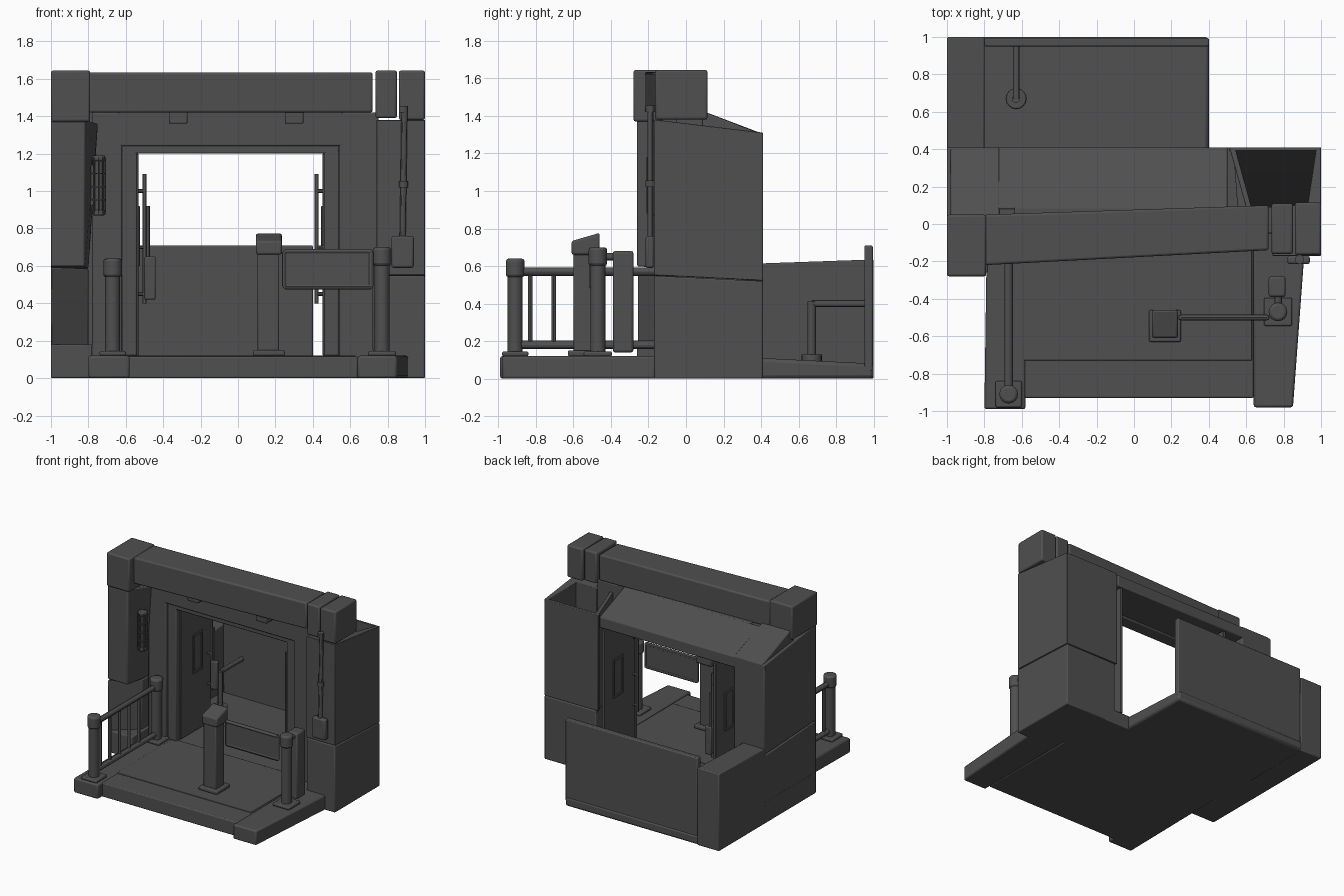
import bpy
import bmesh
from mathutils import Vector

cube = bpy.data.objects.get("Cube")
if cube:
    bpy.data.objects.remove(cube)

paint = bpy.data.materials.new("dark grey")
paint.use_nodes = True
grey = (.08, .08, .08, 1)
paint.diffuse_color = grey
paint.node_tree.nodes["Principled BSDF"].inputs["Base Color"].default_value = grey

DECK = .12      # walking height of the platform
BACK = .41      # rear plane of the portal
WALL = -.05     # front plane of the wall around the door
FRONT = -.17    # front plane of the right pillar
LEFT_FRONT = -.26  # front plane of the left pillar
RAIL_X = -.67   # line of the left railing


def finish(name, bm, bevel):
    """Turn a bmesh into a shaded object."""
    bmesh.ops.recalc_face_normals(bm, faces=bm.faces)
    mesh = bpy.data.meshes.new(name)
    bm.to_mesh(mesh)
    bm.free()
    mesh.materials.append(paint)
    obj = bpy.data.objects.new(name, mesh)
    bpy.context.collection.objects.link(obj)
    if bevel:
        mod = obj.modifiers.new("soft edges", "BEVEL")
        mod.width = bevel
        mod.segments = 2
    bpy.ops.object.select_all(action="DESELECT")
    bpy.context.view_layer.objects.active = obj
    obj.select_set(True)
    bpy.ops.object.shade_smooth_by_angle()
    return obj


def prism(name, outline, low, high, slope=0, low_slope=0, bevel=.008):
    """Extrude a plan outline; the slopes tilt top and bottom along y."""
    bm = bmesh.new()
    bottom = [bm.verts.new((x, y, low + low_slope * y)) for x, y in outline]
    top = [bm.verts.new((x, y, high + slope * y)) for x, y in outline]
    bm.faces.new(bottom)
    bm.faces.new(top)
    count = len(outline)
    for i in range(count):
        j = (i + 1) % count
        bm.faces.new((bottom[i], bottom[j], top[j], top[i]))
    return finish(name, bm, bevel)


def box(name, xs, ys, zs, **options):
    outline = [(xs[0], ys[0]), (xs[1], ys[0]), (xs[1], ys[1]), (xs[0], ys[1])]
    return prism(name, outline, zs[0], zs[1], **options)


def rod(name, start, end, radius, sides=12, bevel=0):
    start, end = Vector(start), Vector(end)
    bm = bmesh.new()
    bmesh.ops.create_cone(bm, cap_ends=True, segments=sides, radius1=radius,
                          radius2=radius, depth=(end - start).length)
    turn = (end - start).to_track_quat("Z", "Y").to_matrix().to_4x4()
    bm.transform(turn)
    bmesh.ops.translate(bm, verts=bm.verts, vec=(start + end) / 2)
    return finish(name, bm, bevel)


def post(name, x, y, top, base):
    """Round post with a square foot and a rounded cap."""
    box(name + "_foot", (x - base, x + base), (y - base, y + base), (DECK, DECK + .025))
    rod(name, (x, y, DECK), (x, y, top - .08), .04, 16)
    rod(name + "_cap", (x, y, top - .1), (x, y, top), .05, 16, .015)


# Platform
box("platform_middle", (-.62, .64), (-.93, BACK), (0, .115))
box("platform_panel", (-.59, .63), (-.73, 0), (.1, DECK), bevel=.003)
prism("platform_left", [(-.8, -.99), (-.58, -.99), (-.58, BACK), (-.78, BACK)], 0, DECK, bevel=.012)
prism("platform_right", [(.64, -.98), (.85, -.98), (.91, FRONT), (.8, 0), (.64, 0)], 0, DECK, bevel=.012)
box("rear_floor", (-.82, .4), (.35, 1), (0, .13), slope=-.05, bevel=.02)

# Low walls behind the portal
box("rear_wall", (-.8, .4), (.95, .995), (.04, .71))
box("rear_side_wall", (-1, -.8), (.4, 1), (0, .6), slope=.035)

# Right pillar: solid lower block, upper shell with a sloping inside
lower_plan = [(.74, FRONT), (1, FRONT), (1, BACK), (.53, BACK), (.56, 0), (.74, 0)]
prism("right_pillar_lower", lower_plan, 0, .54, slope=-.05)
shell = {
    "front": [(.74, FRONT), (1, FRONT), (1, .1), (.74, .1)],
    "side": [(.92, .05), (1, .05), (1, BACK), (.975, BACK)],
    "rear": [(.51, .39), (1, .39), (1, BACK), (.51, BACK)],
    "inner": [(.61, .05), (.64, .05), (.54, BACK), (.51, BACK)],
}
for part, plan in shell.items():
    prism("right_pillar_" + part, plan, .543, 1.36, slope=-.12, low_slope=-.05, bevel=.004)
prism("right_pillar_filling", [(.63, .09), (.93, .09), (.98, .4), (.53, .4)], .5, .4, slope=2.1, bevel=0)
box("right_front_wall", (.54, .75), (WALL, .09), (0, 1.42))

# Left pillar with a stepped inner side and an open recess behind the door
box("left_wall", (-.98, -.72), (0, BACK), (0, 1.46), slope=-.38)
box("left_front_wall", (-.78, -.62), (WALL, .09), (0, 1.42))
box("left_pillar_foot", (-1, -.78), (LEFT_FRONT, BACK), (0, .18))
lower_plan = [(-1, LEFT_FRONT), (-.8, -.1), (-.8, BACK), (-1, BACK)]
prism("left_pillar_lower", lower_plan, .17, .58, slope=-.05)
upper_plan = [(-1, LEFT_FRONT), (-.82, LEFT_FRONT), (-.75, -.1), (-.75, BACK), (-1, BACK)]
upper = prism("left_pillar_upper", upper_plan, .585, 1.35, slope=-.12, low_slope=-.05)
for vert in upper.data.vertices:
    if vert.co.z < .7 and vert.co.x > -.8:
        vert.co.x = -.8

# Top beam with end caps
prism("top_beam", [(-.8, -.22), (.72, -.14), (.72, .1), (-.8, .05)], 1.42, 1.635, bevel=.012)
box("beam_cap_left", (-1, -.79), (-.28, .05), (1.37, 1.645), bevel=.012)
box("beam_cap_inner", (.735, .85), (-.16, .11), (1.39, 1.645), bevel=.012)
box("beam_cap_right", (.86, 1), (-.165, .115), (1.38, 1.645), bevel=.012)
for x in (-.32, .3):
    box("beam_lamp", (x - .05, x + .05), (-.13, -.03), (1.36, 1.43))

# Portal header and sloping roof
box("header", (-.64, .56), (WALL, .09), (1.24, 1.43))
box("roof", (-.8, .5), (.08, BACK), (1.21, 1.46), slope=-.39)

# Door frame
frame_depth = (WALL + .02, .08)
box("frame_head", (-.62, .54), frame_depth, (1.2, 1.25))
box("frame_left", (-.62, -.54), frame_depth, (DECK, 1.22))
box("frame_right", (.46, .54), frame_depth, (DECK, 1.22))

# Open door leaves, with window frames and handles
for side, hinge, grip_y in (("left", -.545, .37), ("right", .465, .03)):
    inward = 1 if hinge < 0 else -1
    box(side + "_door", (hinge - .012, hinge + .012), (.02, BACK), (DECK, 1.2), bevel=.003)
    for y in (.17, .28):
        box(side + "_window_side", (hinge - .02, hinge + .02), (y, y + .02), (.6, .92), bevel=.003)
    for z in (.6, .9):
        box(side + "_window_end", (hinge - .02, hinge + .02), (.17, .3), (z, z + .02), bevel=.003)
    grip_x = hinge + inward * .045
    rod(side + "_grip", (grip_x, grip_y, .4), (grip_x, grip_y, 1.09), .01)
    for z in (.45, .7, 1):
        rod(side + "_grip_bracket", (hinge, grip_y, z), (grip_x, grip_y, z), .01)
box("left_door_box", (-.5, -.44), (.35, .39), (.42, .65))
rod("left_door_box_bar", (-.48, .37, .6), (-.48, .37, .92), .01)

# Left railing
for y in (-.91, -.1):
    post("railing_post", RAIL_X, y, .64, .07)
for z in (.18, .57):
    rod("railing_bar", (RAIL_X, -.9, z), (RAIL_X, -.1, z), .022)
for i in range(5):
    y = -.83 + i * .125
    rod("railing_baluster", (RAIL_X, y, .18), (RAIL_X, y, .57), .012)

# Ticket pillar with a slanted head
box("ticket_foot", (.08, .25), (-.63, -.46), (DECK, .15))
box("ticket_pillar", (.105, .22), (-.6, -.49), (DECK, .68))
box("ticket_head", (.095, .235), (-.61, -.46), (.66, .91), slope=.29, bevel=.012)

# Gate panel and its posts
box("gate_panel", (.24, .72), (-.512, -.488), (.48, .685), bevel=.006)
for z in (.49, .675):
    rod("gate_rim", (.25, -.5, z), (.71, -.5, z), .015)
for x in (.25, .71):
    rod("gate_rim_end", (x, -.5, .49), (x, -.5, .675), .015)
post("gate_post", .77, -.47, .7, .075)
box("reader_box", (.72, .81), (-.39, -.28), (.14, .68), bevel=.012)
rod("reader_link", (.77, -.47, .65), (.77, -.33, .65), .02)

# Caged wall lamp on the left pillar
lamp_x, lamp_y = -.745, -.17
rod("wall_lamp", (lamp_x, lamp_y, .9), (lamp_x, lamp_y, 1.16), .025)
for z in (.87, 1.16):
    rod("wall_lamp_end", (lamp_x, lamp_y, z), (lamp_x, lamp_y, z + .03), .036, 12, .008)
for z in (.95, 1.02, 1.09):
    rod("wall_lamp_ring", (lamp_x, lamp_y, z), (lamp_x, lamp_y, z + .008), .038)
for dx, dy in ((.036, 0), (-.036, 0), (0, -.036), (.025, -.025), (-.025, -.025)):
    rod("wall_lamp_wire", (lamp_x + dx, lamp_y + dy, .88), (lamp_x + dx, lamp_y + dy, 1.18), .005, 6)
box("wall_lamp_mount", (-.82, -.75), (-.18, -.1), (.92, 1.14))

# Cable pipe and switch box on the right pillar
pipe_y = -.19
rod("pipe", (.88, pipe_y, .72), (.89, pipe_y, 1.45), .016)
for z in (1.02, 1.42):
    rod("pipe_collar", (.885, pipe_y, z), (.885, pipe_y, z + .035), .025)
box("switch_box", (.82, .94), (-.215, FRONT), (.59, .76), bevel=.012)

# Handrail at the rear wall
rod("rear_rail", (-.63, .67, .4), (-.63, .96, .4), .018)
rod("rear_rail_leg", (-.63, .67, .08), (-.63, .67, .41), .022)
rod("rear_rail_foot", (-.63, .67, .08), (-.63, .67, .13), .055, 16, .006)
